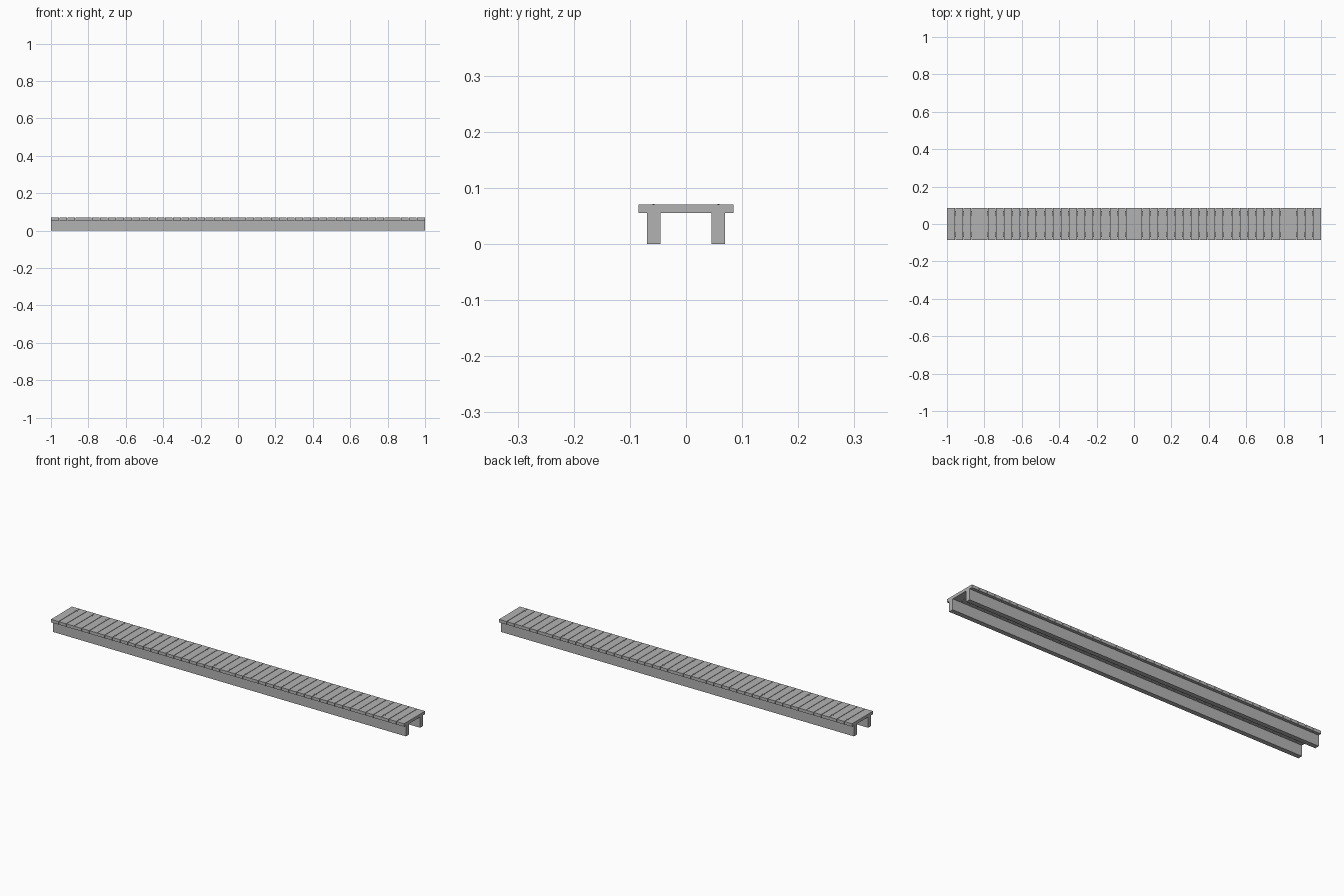
import bpy
import bmesh
from mathutils import Matrix, Vector

cube = bpy.data.objects.get("Cube")
if cube:
    bpy.data.objects.remove(cube, do_unlink=True)

LENGTH = 2.0
WIDTH = 0.17
BEAM_TOP = 0.055
DECK_TOP = 0.0705
PLANKS = 46
PITCH = LENGTH / PLANKS
GAP = 0.0025
BEAM_Y = 0.0575
BEAM_WIDTH = 0.024

grey = bpy.data.materials.new("weathered grey")
grey.use_nodes = True
colour = (0.45, 0.45, 0.45, 1)
grey.diffuse_color = colour
grey.node_tree.nodes["Principled BSDF"].inputs["Base Color"].default_value = colour


def add_box(bm, centre, size):
    matrix = Matrix.Translation(centre) @ Matrix.Diagonal(Vector(size)).to_4x4()
    bmesh.ops.create_cube(bm, size=1, matrix=matrix)


def finish(name, bm):
    mesh = bpy.data.meshes.new(name)
    bm.to_mesh(mesh)
    bm.free()
    mesh.materials.append(grey)
    obj = bpy.data.objects.new(name, mesh)
    bpy.context.collection.objects.link(obj)
    return obj


# Two long support beams
for name, side in (("front_beam", -1), ("back_beam", 1)):
    bm = bmesh.new()
    add_box(bm, (0, side * BEAM_Y, BEAM_TOP / 2), (LENGTH, BEAM_WIDTH, BEAM_TOP))
    finish(name, bm)

# Deck planks; the outer two reach the ends of the beams
bm = bmesh.new()
for i in range(PLANKS):
    left = -LENGTH / 2 + i * PITCH + (GAP / 2 if i > 0 else 0)
    right = -LENGTH / 2 + (i + 1) * PITCH - (GAP / 2 if i < PLANKS - 1 else 0)
    add_box(bm, ((left + right) / 2, 0, (BEAM_TOP + DECK_TOP) / 2),
            (right - left, WIDTH, DECK_TOP - BEAM_TOP))
finish("deck_planks", bm)

# Nail heads near the plank edges, above each beam
bm = bmesh.new()
for i in range(PLANKS):
    centre_x = -LENGTH / 2 + (i + 0.5) * PITCH
    for dx in (-0.017, 0.017):
        for side in (-1, 1):
            spot = Matrix.Translation((centre_x + dx, side * BEAM_Y, DECK_TOP))
            bmesh.ops.create_cone(bm, cap_ends=True, segments=8, radius1=0.0018,
                                  radius2=0.0018, depth=0.001, matrix=spot)
finish("nail_heads", bm)
